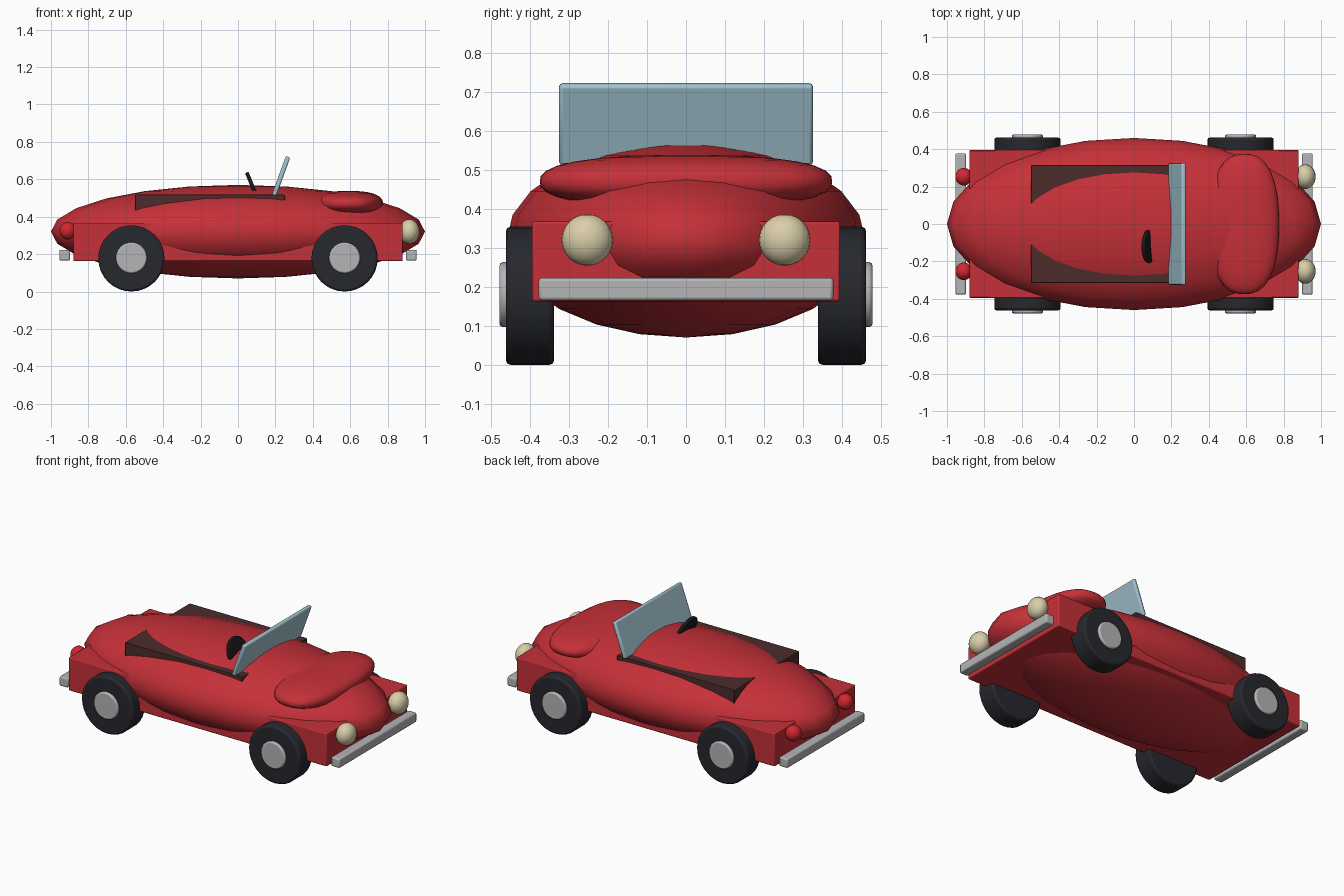
import bpy
import math
from mathutils import Vector

cube = bpy.data.objects.get("Cube")
if cube:
    bpy.data.objects.remove(cube, do_unlink=True)


def material(name, rgb):
    m = bpy.data.materials.new(name)
    m.use_nodes = True
    m.diffuse_color = (*rgb, 1)
    m.node_tree.nodes["Principled BSDF"].inputs["Base Color"].default_value = (*rgb, 1)
    return m


RED = material("body red", (0.56, 0.03, 0.04))
LAMP_RED = material("lamp red", (0.65, 0.02, 0.03))
RUBBER = material("tyre rubber", (0.02, 0.021, 0.027))
METAL = material("brushed metal", (0.46, 0.46, 0.47))
GLASS = material("windscreen blue", (0.36, 0.55, 0.63))
CREAM = material("lamp cream", (0.70, 0.62, 0.40))
BROWN = material("cockpit brown", (0.075, 0.025, 0.025))
BLACK = material("wheel black", (0.01, 0.01, 0.01))


def finish(name, mat, bevel=0, angle=35):
    """Name, colour, bevel and shade the active object."""
    ob = bpy.context.object
    ob.name = name
    ob.data.materials.append(mat)
    bpy.ops.object.transform_apply(location=False, rotation=False, scale=True)
    if bevel:
        mod = ob.modifiers.new("bevel", "BEVEL")
        mod.width = bevel
        mod.segments = 2
    bpy.ops.object.shade_smooth_by_angle(angle=math.radians(angle))
    return ob


def box(name, loc, size, mat, bevel=0.006, tilt=0):
    bpy.ops.mesh.primitive_cube_add(size=1, location=loc, rotation=(0, tilt, 0))
    bpy.context.object.scale = size
    return finish(name, mat, bevel)


def ball(name, loc, radii, mat, segments=24, rings=12):
    bpy.ops.mesh.primitive_uv_sphere_add(segments=segments, ring_count=rings, location=loc)
    bpy.context.object.scale = radii
    return finish(name, mat, angle=80)


def disc(name, loc, radius, depth, mat, rot, bevel):
    bpy.ops.mesh.primitive_cylinder_add(vertices=32, radius=radius, depth=depth,
                                        location=loc, rotation=rot)
    return finish(name, mat, bevel)


# Body shell and the boxy chassis it sits in
ball("body", (0, 0, 0.32), (1, 0.46, 0.25), RED)
box("chassis", (0, 0, 0.265), (1.76, 0.79, 0.205), RED)

# Bonnet: a ball squared off towards a rounded box
bonnet = ball("bonnet", (0.59, 0, 0.47), (1, 1, 1), RED, 32, 16)
for v in bonnet.data.vertices:
    p = 2.5
    norm = sum(abs(c) ** p for c in v.co) ** (1 / p)
    v.co = v.co / norm * Vector((1, 1, 1)).x
    v.co.x *= 0.185
    v.co.y *= 0.375
    v.co.z *= 0.068

# Cockpit trim, windscreen and steering wheel
box("cockpit", (-0.15, 0, 0.47), (0.8, 0.63, 0.095), BROWN, 0.003)
box("windscreen", (0.23, 0, 0.617), (0.025, 0.65, 0.22), GLASS, 0.008, math.radians(20))
disc("steering_wheel", (0.08, -0.12, 0.555), 0.088, 0.02, BLACK,
     (0, math.radians(68), 0), 0.006)

# Wheels with hubcaps
for end, x in (("front", 0.57), ("rear", -0.57)):
    for side, s in (("left", 1), ("right", -1)):
        turn = (math.pi / 2, 0, 0)
        disc(f"{end}_{side}_tyre", (x, s * 0.4, 0.177), 0.177, 0.124, RUBBER, turn, 0.012)
        disc(f"{end}_{side}_hubcap", (x, s * 0.445, 0.18), 0.083, 0.066, METAL, turn, 0.008)

# Bumpers
for end, s in (("front", 1), ("rear", -1)):
    box(f"{end}_bumper", (s * 0.927, 0, 0.194), (0.057, 0.755, 0.058), METAL, 0.008)

# Lamps
for side, s in (("left", 1), ("right", -1)):
    ball(f"{side}_headlamp", (0.916, s * 0.253, 0.32), (0.055, 0.066, 0.066), CREAM)
    ball(f"{side}_tail_lamp", (-0.91, s * 0.253, 0.325), (0.045, 0.047, 0.047), LAMP_RED)
